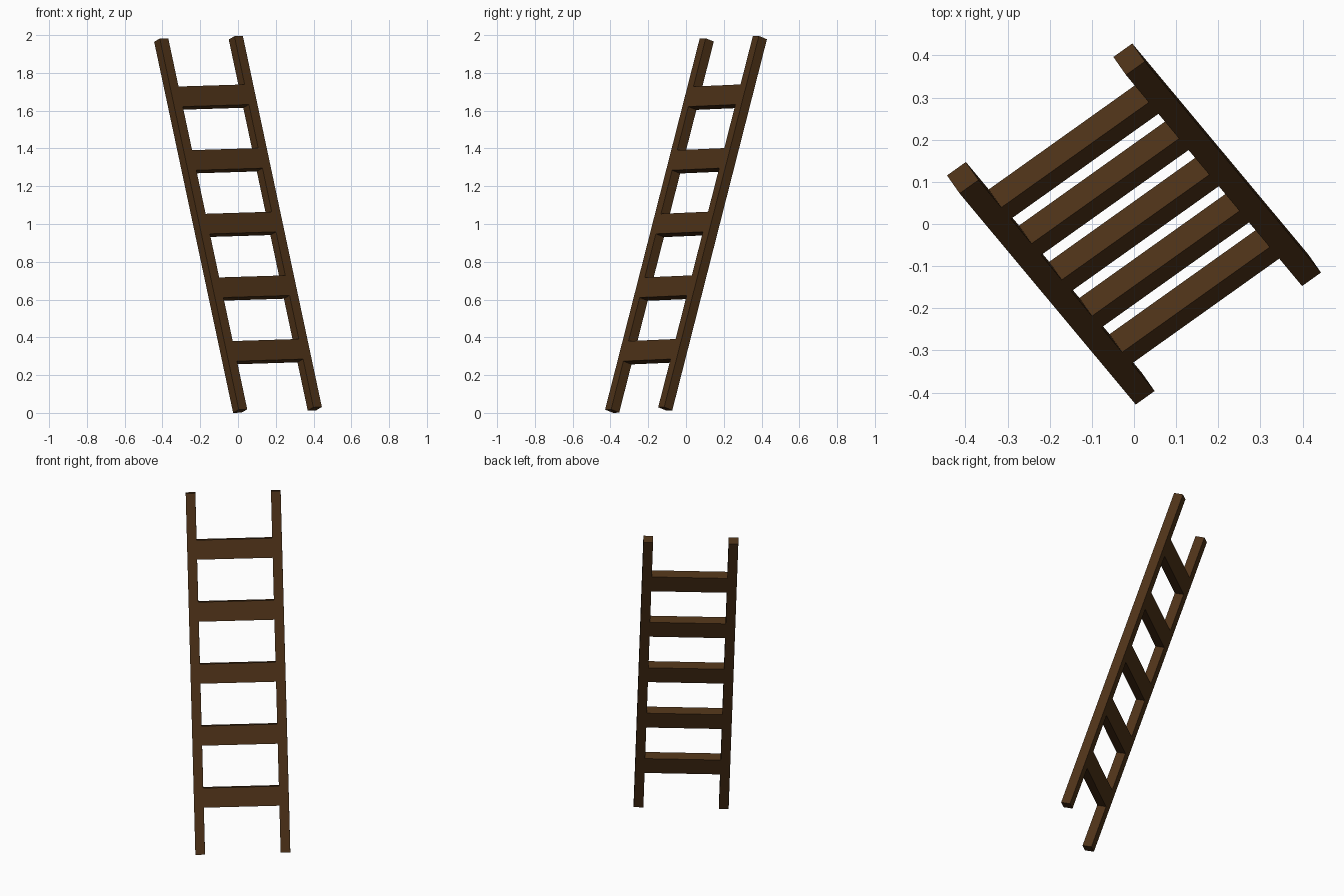
import bpy
from mathutils import Matrix, Vector

if "Cube" in bpy.data.objects:
    bpy.data.objects.remove(bpy.data.objects["Cube"])

LENGTH, WIDTH, RAIL = 2.07, 0.54, 0.055
RUNG_H, RUNG_GAP, RUNG_COUNT = 0.112, 0.355, 5

# Leaning frame: along the rails, across the rungs, out of the ladder's face
along = Vector((-0.202, 0.242, 0.949)).normalized()
across = Vector((0.813, 0.580, 0.028))
across = (across - along * across.dot(along)).normalized()
back = along.cross(across)
lean = Matrix((across, back, along)).transposed().to_4x4()

wood = bpy.data.materials.new("dark_wood")
wood.diffuse_color = (0.075, 0.032, 0.009, 1)
wood.use_nodes = True
wood.node_tree.nodes["Principled BSDF"].inputs["Base Color"].default_value = wood.diffuse_color


def box(name, centre, size):
    bpy.ops.mesh.primitive_cube_add(size=1)
    ob = bpy.context.object
    ob.name = name
    ob.data.transform(lean @ Matrix.Translation(centre) @ Matrix.Diagonal((*size, 1)))
    ob.data.materials.append(wood)
    return ob


parts = []
# Two square side rails
for side, name in ((-1, "left_rail"), (1, "right_rail")):
    parts.append(box(name, (side * (WIDTH - RAIL) / 2, 0, 0), (RAIL, RAIL, LENGTH)))

# Flat rungs fitted between the rails
for i in range(RUNG_COUNT):
    z = (i - (RUNG_COUNT - 1) / 2) * RUNG_GAP
    parts.append(box(f"rung_{i + 1}", (0, 0, z), (WIDTH - 2 * RAIL, RAIL, RUNG_H)))

# Stand the ladder on the ground
low = min(v.co.z for ob in parts for v in ob.data.vertices)
for ob in parts:
    ob.location.z = -low
